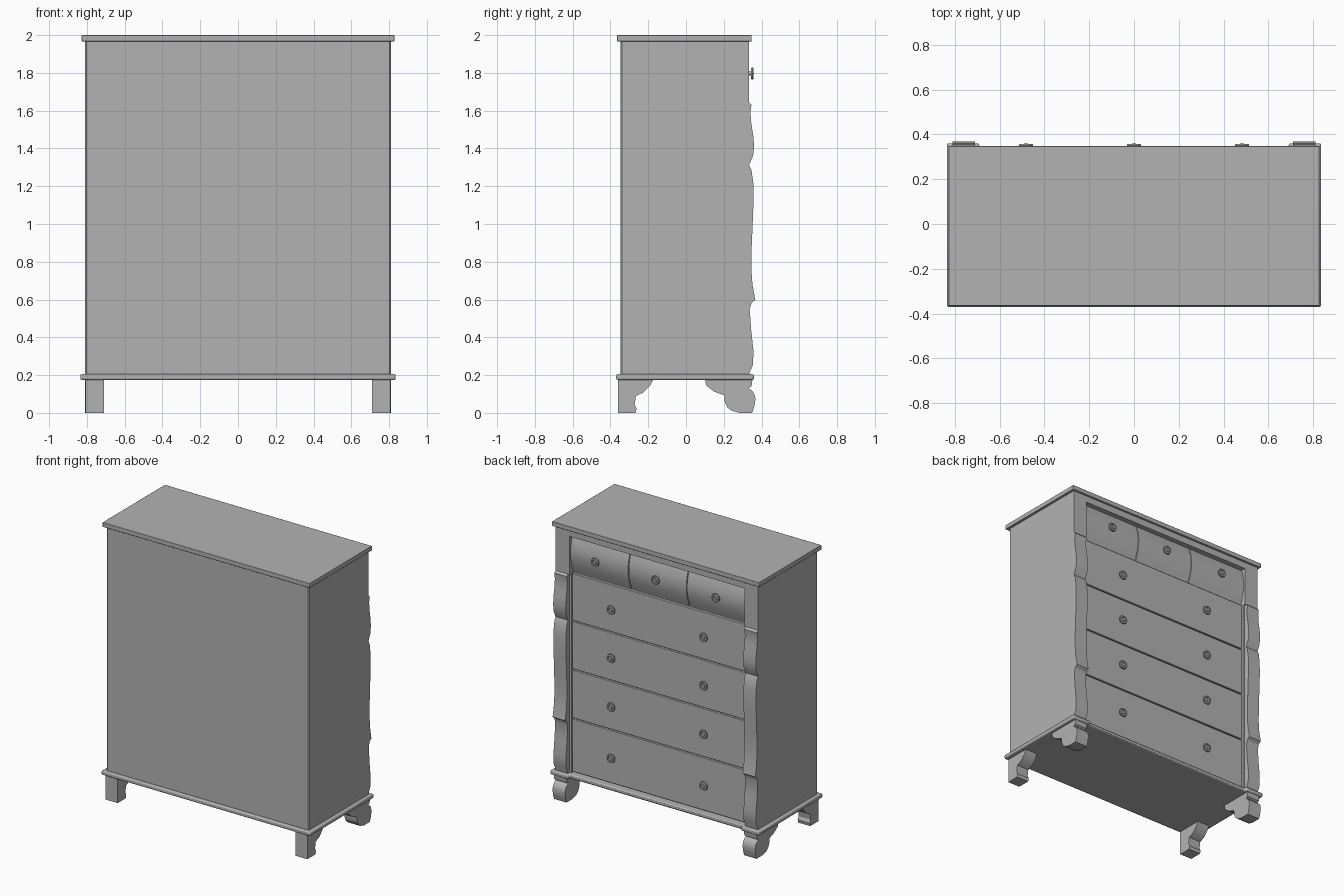
import bpy, bmesh, math

cube = bpy.data.objects.get("Cube")
if cube:
    bpy.data.objects.remove(cube, do_unlink=True)

# Single flat grey finish
grey = bpy.data.materials.new("plain_grey")
grey.use_nodes = True
colour = (0.45, 0.45, 0.45, 1)
grey.diffuse_color = colour
for node in grey.node_tree.nodes:
    if node.type == "BSDF_PRINCIPLED":
        node.inputs["Base Color"].default_value = colour


def finish(name, bm, smooth=True):
    bmesh.ops.recalc_face_normals(bm, faces=bm.faces)
    mesh = bpy.data.meshes.new(name)
    bm.to_mesh(mesh)
    bm.free()
    mesh.materials.append(grey)
    obj = bpy.data.objects.new(name, mesh)
    bpy.context.collection.objects.link(obj)
    if smooth:
        bpy.ops.object.select_all(action="DESELECT")
        obj.select_set(True)
        bpy.context.view_layer.objects.active = obj
        bpy.ops.object.shade_smooth_by_angle(angle=math.radians(30))
    return obj


def prism(name, outline, lo, hi, axis="x", bevel=0):
    """Extrude a (y, z) outline along x, or an (x, y) outline along z."""
    bm = bmesh.new()
    place = (lambda p, d: (d, *p)) if axis == "x" else (lambda p, d: (*p, d))
    face = bm.faces.new([bm.verts.new(place(p, lo)) for p in outline])
    moved = bmesh.ops.extrude_face_region(bm, geom=[face])["geom"]
    shift = place((0, 0), hi - lo)
    bmesh.ops.translate(bm, vec=shift,
                        verts=[v for v in moved if isinstance(v, bmesh.types.BMVert)])
    obj = finish(name, bm)
    if bevel:
        mod = obj.modifiers.new("edge", "BEVEL")
        mod.width, mod.segments = bevel, 2
    return obj


def box(name, x, y, z, bevel=0):
    outline = [(y[0], z[0]), (y[1], z[0]), (y[1], z[1]), (y[0], z[1])]
    return prism(name, outline, x[0], x[1], bevel=bevel)


def knob(name, x, y, z):
    """Turned rosette on a short stem, pointing along +y."""
    profile = [(0.013, 0), (0.011, 0.018), (0.03, 0.02), (0.032, 0.026), (0.029, 0.032),
               (0.021, 0.032), (0.018, 0.027), (0.013, 0.027), (0.01, 0.033), (0, 0.034)]
    bm = bmesh.new()
    verts = [bm.verts.new((x + r, y + d, z)) for r, d in profile]
    edges = [bm.edges.new(pair) for pair in zip(verts, verts[1:])]
    bmesh.ops.spin(bm, geom=verts + edges, cent=(x, y, z), axis=(0, 1, 0),
                   angle=math.tau, steps=24)
    bmesh.ops.remove_doubles(bm, verts=bm.verts, dist=0.0002)
    finish(name, bm)


# Carcass with chamfered rear corners
W, FACE, INNER = 0.81, 0.333, 0.285
c = 0.008
prism("carcass", [(-W + c, -0.347), (W - c, -0.347), (W, -0.347 + c), (W, INNER),
                  (-W, INNER), (-W, -0.347 + c)], 0.19, 1.97, axis="z")

# Top board and base moulding with projecting front corners
box("top_board", (-0.828, 0.828), (-0.365, 0.348), (1.967, 2.0), bevel=0.003)
half_base = [(0.835, -0.37), (0.835, 0.36), (0.69, 0.36), (0.69, 0.342)]
prism("base_moulding", half_base + [(-x, y) for x, y in reversed(half_base)],
      0.175, 0.205, axis="z", bevel=0.008)

# Header rail above the drawers
box("header_rail", (-0.7, 0.7), (0.26, FACE), (1.92, 1.968))

pilaster = [(0.27, 1.645), (0.333, 1.645), (0.347, 1.632), (0.341, 1.59), (0.346, 1.53),
            (0.356, 1.47), (0.361, 1.41), (0.355, 1.36), (0.334, 1.312), (0.347, 1.285),
            (0.356, 1.22), (0.358, 1.13), (0.353, 1.0), (0.347, 0.86), (0.346, 0.76),
            (0.352, 0.68), (0.367, 0.598), (0.347, 0.582), (0.337, 0.55), (0.345, 0.44),
            (0.357, 0.33), (0.355, 0.255), (0.336, 0.212), (0.336, 0.2), (0.27, 0.2)]
front_foot = [(0.1, 0.18), (0.108, 0.143), (0.15, 0.112), (0.205, 0.092), (0.205, 0.06),
              (0.218, 0.03), (0.24, 0.012), (0.283, 0), (0.35, 0), (0.362, 0.035),
              (0.368, 0.075), (0.362, 0.1), (0.35, 0.118), (0.33, 0.13), (0.347, 0.14),
              (0.352, 0.18)]
back_foot = [(-0.36, 0.18), (-0.36, 0), (-0.267, 0), (-0.262, 0.022), (-0.272, 0.045),
             (-0.265, 0.09), (-0.225, 0.108), (-0.19, 0.143), (-0.172, 0.18)]

# Stiles, scrolled pilasters and feet on both sides
for side, s in (("left", 1), ("right", -1)):
    def span(a, b):
        return sorted((s * a, s * b))
    box(side + "_upper_stile", span(0.7, W), (0.27, FACE), (1.64, 1.968))
    box(side + "_inner_strip", span(0.697, 0.712), (0.27, 0.315), (0.2, 1.645))
    prism(side + "_pilaster", pilaster, *span(0.71, W))
    prism(side + "_front_foot", front_foot, *span(0.71, W))
    prism(side + "_back_foot", back_foot, *span(0.71, 0.807))

# Three bowed top drawers
z0, z1 = 1.65, 1.915
for i in range(3):
    mid = (i - 1) * 0.466
    bow = []
    for k in range(13):
        t = k / 12
        bow.append((0.291 + 0.034 * math.sin(math.pi * (0.1 + 0.9 * t)), z1 + (z0 - z1) * t))
    prism(f"top_drawer_{i + 1}", [(0.26, z0), (0.26, z1)] + bow, mid - 0.23, mid + 0.23)
    knob(f"top_knob_{i + 1}", mid * 1.035, 0.325, 1.797)

# Four wide drawers with paired knobs
edges = [1.648, 1.3, 0.95, 0.595, 0.208]
for i, (hi, lo) in enumerate(zip(edges, edges[1:])):
    box(f"wide_drawer_{i + 1}", (-0.695, 0.695), (0.26, 0.305), (lo + 0.004, hi - 0.004),
        bevel=0.003)
    for side, s in (("left", 1), ("right", -1)):
        knob(f"wide_{side}_knob_{i + 1}", s * 0.37, 0.304, (hi + lo) / 2)
